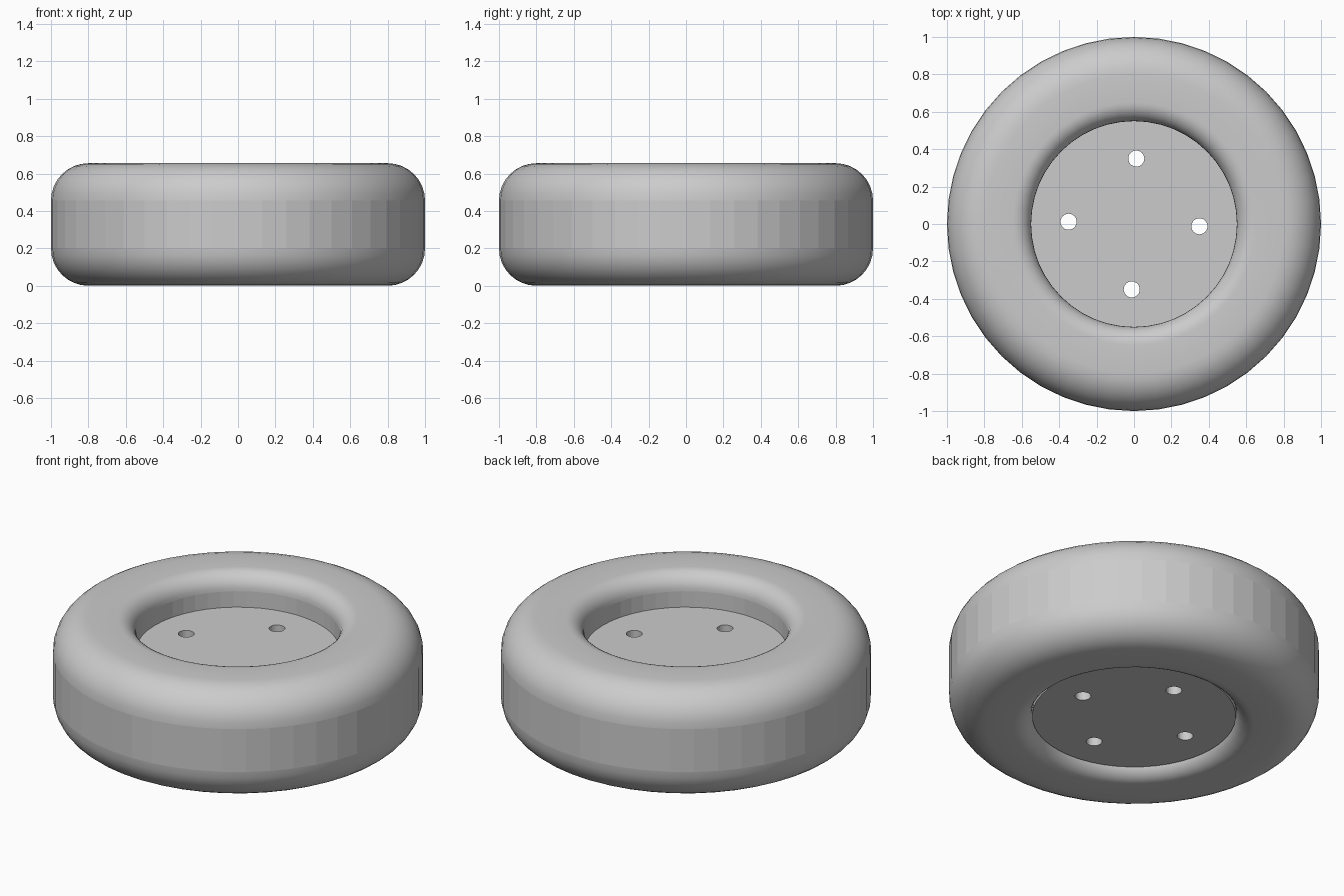
import bpy, bmesh
from math import sin, cos, pi, radians
from mathutils import Vector

SEGMENTS = 48
INNER, OUTER, HEIGHT = 0.55, 1.0, 0.655
LIP, SHOULDER = 0.10, 0.20

cube = bpy.data.objects.get("Cube")
if cube:
    bpy.data.objects.remove(cube, do_unlink=True)

grey = bpy.data.materials.new("plain_grey")
grey.use_nodes = True
grey.diffuse_color = (0.6, 0.6, 0.6, 1)
grey.node_tree.nodes["Principled BSDF"].inputs["Base Color"].default_value = grey.diffuse_color


def finish(bm, name):
    bmesh.ops.recalc_face_normals(bm, faces=bm.faces)
    mesh = bpy.data.meshes.new(name)
    bm.to_mesh(mesh)
    bm.free()
    mesh.materials.append(grey)
    obj = bpy.data.objects.new(name, mesh)
    bpy.context.collection.objects.link(obj)
    return obj


def arc(r, z, radius, start, steps=8):
    """Quarter circle in the (r, z) plane, counter-clockwise from start."""
    angles = [start + pi / 2 * i / steps for i in range(steps + 1)]
    return [(r + radius * cos(a), z + radius * sin(a)) for a in angles]


# Tyre: rounded rectangle revolved around z
profile = (arc(OUTER - SHOULDER, HEIGHT - SHOULDER, SHOULDER, 0)
           + arc(INNER + LIP, HEIGHT - LIP, LIP, pi / 2)
           + arc(INNER + LIP, LIP, LIP, pi)
           + arc(OUTER - SHOULDER, SHOULDER, SHOULDER, 3 * pi / 2))
bm = bmesh.new()
rings = []
for i in range(SEGMENTS):
    a = 2 * pi * i / SEGMENTS
    rings.append([bm.verts.new((r * cos(a), r * sin(a), z)) for r, z in profile])
count = len(profile)
for i, ring in enumerate(rings):
    following = rings[(i + 1) % SEGMENTS]
    for j in range(count):
        k = (j + 1) % count
        face = bm.faces.new((ring[j], following[j], following[k], ring[k]))
        # Upright walls stay faceted, rounded shoulders are smooth
        upright = (abs(profile[j][0] - profile[k][0]) < 0.001
                   and abs(profile[j][1] - profile[k][1]) > 0.1)
        face.smooth = not upright
finish(bm, "tyre")

# Hub: thick disc with four through holes
HUB_BOTTOM, HUB_TOP = 0.055, 0.46
bm = bmesh.new()


def circle(center, radius, segments):
    verts = [bm.verts.new(center + Vector((radius * cos(2 * pi * i / segments),
                                           radius * sin(2 * pi * i / segments), 0)))
             for i in range(segments)]
    return [bm.edges.new((verts[i - 1], verts[i])) for i in range(segments)]


outline = circle(Vector((0, 0, HUB_BOTTOM)), INNER, SEGMENTS)
for i in range(4):
    a = i * pi / 2 - radians(2)
    outline += circle(Vector((0.35 * cos(a), 0.35 * sin(a), HUB_BOTTOM)), 0.043, 24)
bmesh.ops.triangle_fill(bm, edges=outline, use_beauty=True, normal=(0, 0, 1))
base = bm.faces[:]
extruded = bmesh.ops.extrude_face_region(bm, geom=base, use_keep_orig=True)["geom"]
bmesh.ops.translate(bm, vec=(0, 0, HUB_TOP - HUB_BOTTOM),
                    verts=[g for g in extruded if isinstance(g, bmesh.types.BMVert)])
finish(bm, "hub")
